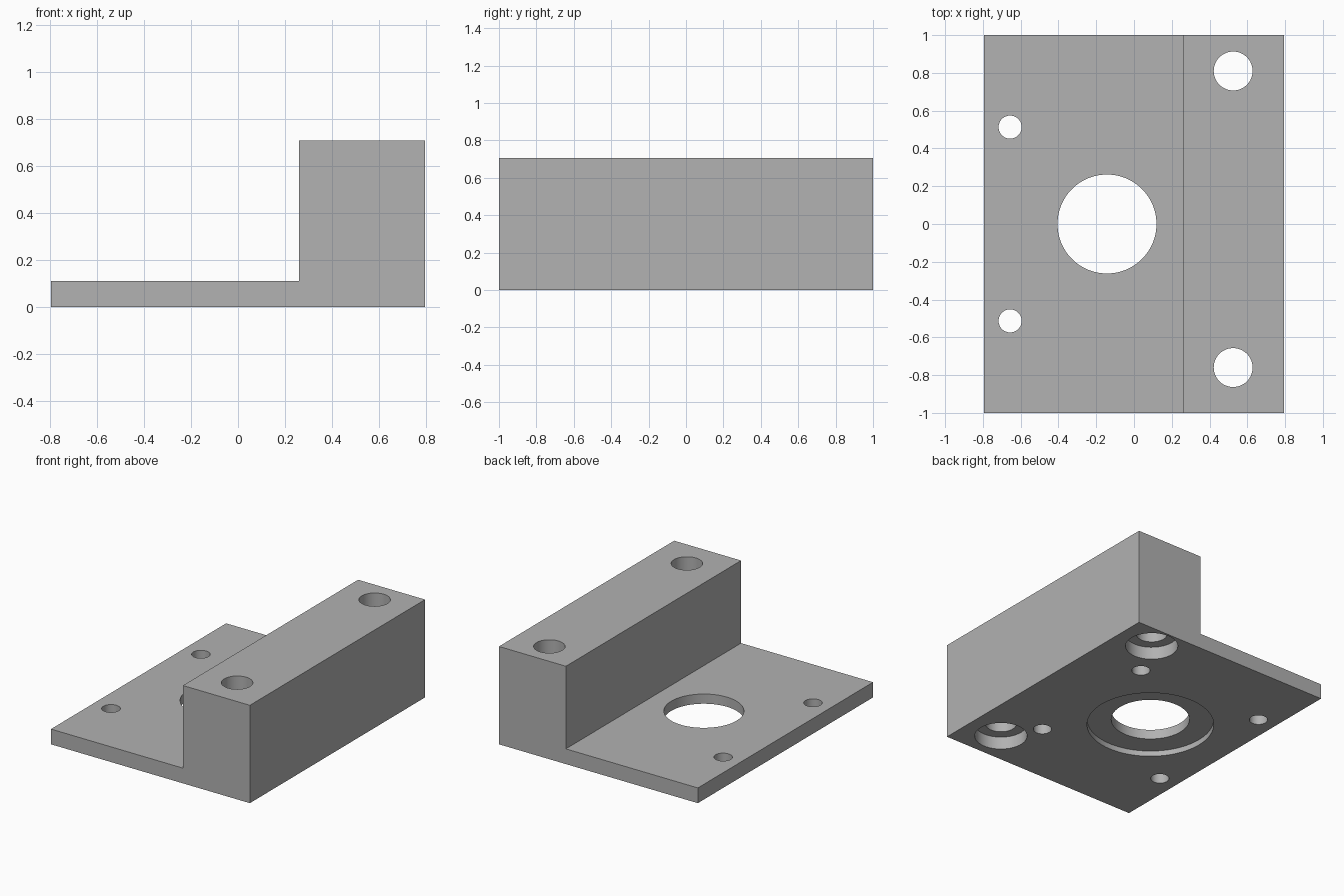
import bpy
import bmesh

if "Cube" in bpy.data.objects:
    bpy.data.objects.remove(bpy.data.objects["Cube"])

HALF_X, STEP_X = 0.795, 0.26
PLATE_Z, BLOCK_Z = 0.11, 0.707

grey = bpy.data.materials.new("machined_grey")
grey.diffuse_color = (0.445, 0.445, 0.445, 1)
grey.use_nodes = True
grey.node_tree.nodes["Principled BSDF"].inputs["Base Color"].default_value = grey.diffuse_color

# L-shaped bracket body: side profile extruded along y
profile = [(-HALF_X, 0), (HALF_X, 0), (HALF_X, BLOCK_Z),
           (STEP_X, BLOCK_Z), (STEP_X, PLATE_Z), (-HALF_X, PLATE_Z)]
bm = bmesh.new()
face = bm.faces.new([bm.verts.new((x, -1, z)) for x, z in profile])
new = bmesh.ops.extrude_face_region(bm, geom=[face])["geom"]
bmesh.ops.translate(bm, vec=(0, 2, 0),
                    verts=[v for v in new if isinstance(v, bmesh.types.BMVert)])
bmesh.ops.recalc_face_normals(bm, faces=bm.faces)
mesh = bpy.data.meshes.new("mounting_bracket")
bm.to_mesh(mesh)
bm.free()
mesh.materials.append(grey)
bracket = bpy.data.objects.new("mounting_bracket", mesh)
bpy.context.collection.objects.link(bracket)


def drill(x, y, radius, top, sides=48):
    """Cut a round hole from below the base up to the given height."""
    bottom = -0.1
    bpy.ops.mesh.primitive_cylinder_add(vertices=sides, radius=radius, depth=top - bottom,
                                        location=(x, y, (top + bottom) / 2))
    cutter = bpy.context.object
    cutter.name = "hole_cutter"
    cutter.hide_render = True
    cutter.data.materials.append(grey)
    mod = bracket.modifiers.new("hole", 'BOOLEAN')
    mod.operation, mod.solver, mod.object = 'DIFFERENCE', 'EXACT', cutter
    bpy.context.view_layer.objects.active = bracket
    bpy.ops.object.modifier_apply(modifier=mod.name)
    bpy.data.objects.remove(cutter)


# Central bore with a shallow recess underneath
drill(-0.143, 0, 0.262, 0.3, 96)
drill(-0.143, 0, 0.424, 0.04, 96)

# Counterbored bolt holes through the tall block
for y in (0.81, -0.76):
    drill(0.525, y, 0.103, 0.9)
    drill(0.525, y, 0.175, 0.092)

# Four screw holes around the bore: two through the plate, two blind under the block
for y in (0.513, -0.513):
    drill(-0.656, y, 0.061, 0.3)
    drill(0.37, y, 0.061, PLATE_Z + 0.003)

# Smooth hole walls, crisp edges
bpy.ops.object.select_all(action='DESELECT')
bracket.select_set(True)
bpy.context.view_layer.objects.active = bracket
bpy.ops.object.shade_smooth_by_angle()
